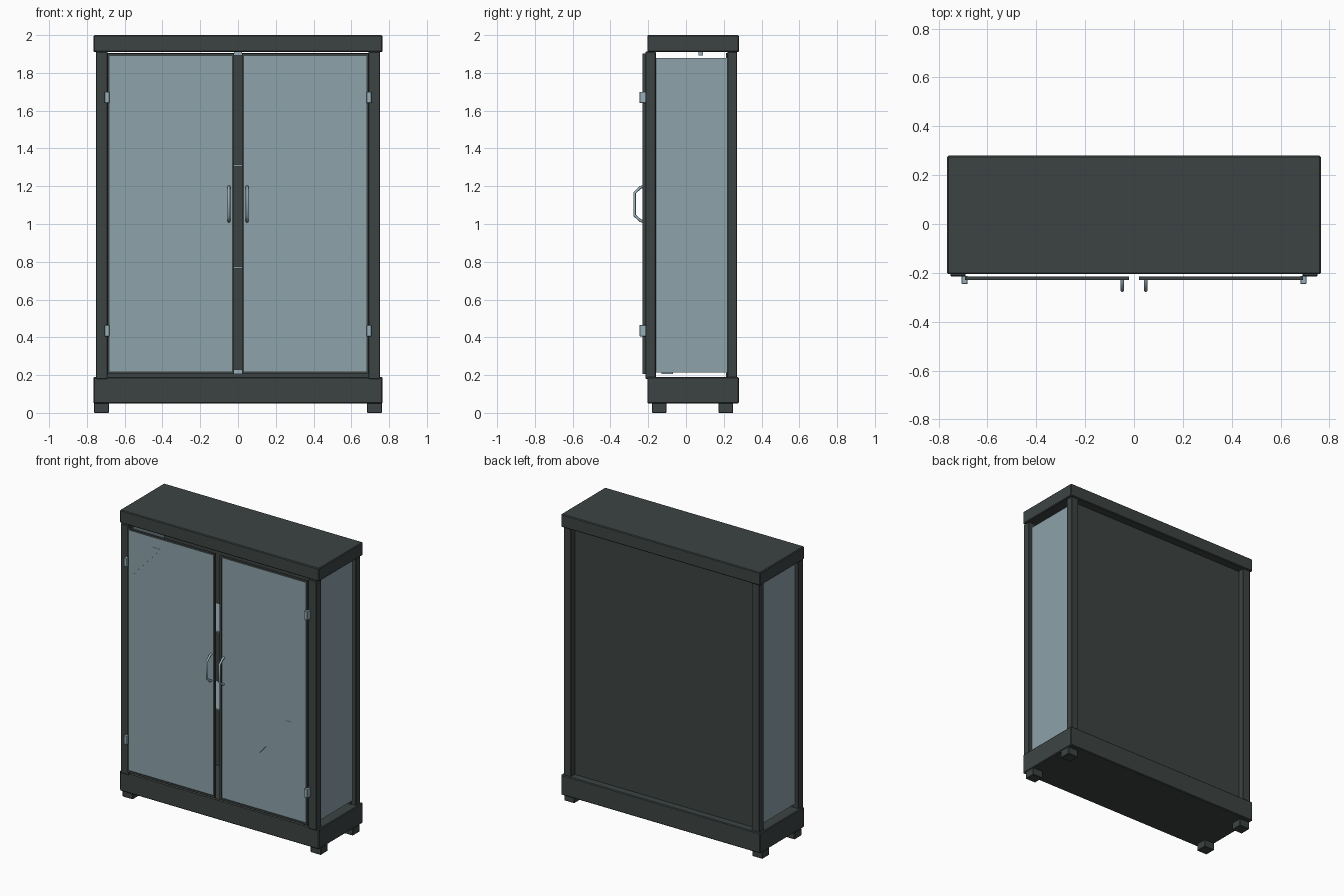
import bpy, bmesh
from mathutils import Vector

if "Cube" in bpy.data.objects:
    bpy.data.objects.remove(bpy.data.objects["Cube"])


def material(name, rgb):
    m = bpy.data.materials.new(name)
    m.diffuse_color = (*rgb, 1)
    m.use_nodes = True
    m.node_tree.nodes["Principled BSDF"].inputs["Base Color"].default_value = m.diffuse_color
    return m


DARK = material("charcoal frame", (0.046, 0.056, 0.055))
GLASS = material("grey blue glass", (0.27, 0.36, 0.40))
METAL = material("pale steel", (0.31, 0.43, 0.48))


def finish(name, bm, mat):
    bmesh.ops.recalc_face_normals(bm, faces=bm.faces)
    me = bpy.data.meshes.new(name)
    bm.to_mesh(me)
    bm.free()
    me.materials.append(mat)
    ob = bpy.data.objects.new(name, me)
    bpy.context.collection.objects.link(ob)
    return ob


def box(name, xs, ys, zs, mat, bevel=0):
    """Box from its lower and upper limits on each axis."""
    bm = bmesh.new()
    bmesh.ops.create_cube(bm, size=1)
    for v in bm.verts:
        v.co = Vector([r[0] if c < 0 else r[1] for c, r in zip(v.co, (xs, ys, zs))])
    ob = finish(name, bm, mat)
    if bevel:
        mod = ob.modifiers.new("soft edge", 'BEVEL')
        mod.width = bevel
        mod.segments = 1
    return ob


def side(s, a, b):
    return tuple(sorted((s * a, s * b)))


def plate(name, pts, y0, y1, mat):
    """Outline in the xz plane, given thickness in y."""
    bm = bmesh.new()
    f = bm.faces.new([bm.verts.new((x, y0, z)) for x, z in pts])
    r = bmesh.ops.extrude_face_region(bm, geom=[f])
    new = [v for v in r["geom"] if isinstance(v, bmesh.types.BMVert)]
    bmesh.ops.translate(bm, verts=new, vec=(0, y1 - y0, 0))
    return finish(name, bm, mat)


def door_frame(name, xs, zs, w, y0, y1, mat):
    """Rectangular ring, open in the middle."""
    bm = bmesh.new()
    rings = []
    for y in (y0, y1):
        for d in (0, w):
            a, b, c, e = xs[0] + d, xs[1] - d, zs[0] + d, zs[1] - d
            rings.append([bm.verts.new((x, y, z)) for x, z in ((a, c), (b, c), (b, e), (a, e))])
    for p, q in ((0, 1), (1, 3), (3, 2), (2, 0)):
        for i in range(4):
            j = (i + 1) % 4
            bm.faces.new((rings[p][i], rings[p][j], rings[q][j], rings[q][i]))
    return finish(name, bm, mat)


# Cap, plinth and back
box("top_cap", (-0.765, 0.765), (-0.205, 0.28), (1.91, 2.0), DARK, 0.005)
box("plinth", (-0.765, 0.765), (-0.205, 0.28), (0.05, 0.19), DARK, 0.005)
box("back_panel", (-0.72, 0.72), (0.212, 0.228), (0.185, 1.905), DARK)

for s, tag in ((-1, "left"), (1, "right")):
    # Corner posts, side glass and feet
    box(f"front_post_{tag}", side(s, 0.69, 0.752), (-0.214, -0.16), (0.18, 1.912), DARK, 0.003)
    box(f"back_post_{tag}", side(s, 0.695, 0.752), (0.22, 0.27), (0.185, 1.912), DARK, 0.003)
    box(f"side_glass_{tag}", side(s, 0.712, 0.724), (-0.165, 0.222), (0.215, 1.88), GLASS)
    for y, end in ((-0.18, "front"), (0.173, "back")):
        box(f"{end}_foot_{tag}", side(s, 0.683, 0.762), (y, y + 0.077), (0, 0.052), DARK, 0.003)

    # Door with inset glass
    door_frame(f"door_frame_{tag}", side(s, 0.02, 0.692), (0.207, 1.902), 0.013, -0.229, -0.214, DARK)
    box(f"door_glass_{tag}", side(s, 0.031, 0.681), (-0.224, -0.218), (0.218, 1.891), GLASS)

    # Hinges
    for z, lev in ((0.405, "lower"), (1.64, "upper")):
        box(f"{lev}_hinge_{tag}", side(s, 0.681, 0.706), (-0.246, -0.212), (z, z + 0.06), METAL, 0.002)

    # Bent rod handle
    cu = bpy.data.curves.new(f"handle_{tag}", 'CURVE')
    cu.dimensions = '3D'
    cu.bevel_depth = 0.0075
    cu.bevel_resolution = 2
    cu.use_fill_caps = True
    path = ((-0.224, 1.198), (-0.24, 1.195), (-0.272, 1.165), (-0.272, 1.045), (-0.24, 1.017), (-0.224, 1.014))
    sp = cu.splines.new('POLY')
    sp.points.add(len(path) - 1)
    for p, (y, z) in zip(sp.points, path):
        p.co = (s * 0.048, y, z, 1)
    cu.materials.append(METAL)
    bpy.context.collection.objects.link(bpy.data.objects.new(f"handle_{tag}", cu))

# Slanted glints on the door glass
plate("upper_glint", ((-0.645, 1.595), (-0.435, 1.82), (-0.505, 1.82), (-0.645, 1.665)), -0.226, -0.223, GLASS)
plate("lower_glint", ((0.168, 0.47), (0.205, 0.47), (0.56, 0.89), (0.525, 0.89)), -0.226, -0.223, GLASS)

# Glass shelves and door catches
for i, z in enumerate((0.77, 1.31)):
    box(f"shelf_{i + 1}", (-0.71, 0.71), (-0.13, 0.211), (z - 0.005, z + 0.005), GLASS)
box("lower_catch", (-0.02, 0.02), (-0.13, -0.07), (0.205, 0.23), METAL)
box("upper_catch", (-0.02, 0.02), (0.065, 0.09), (1.893, 1.912), METAL)
